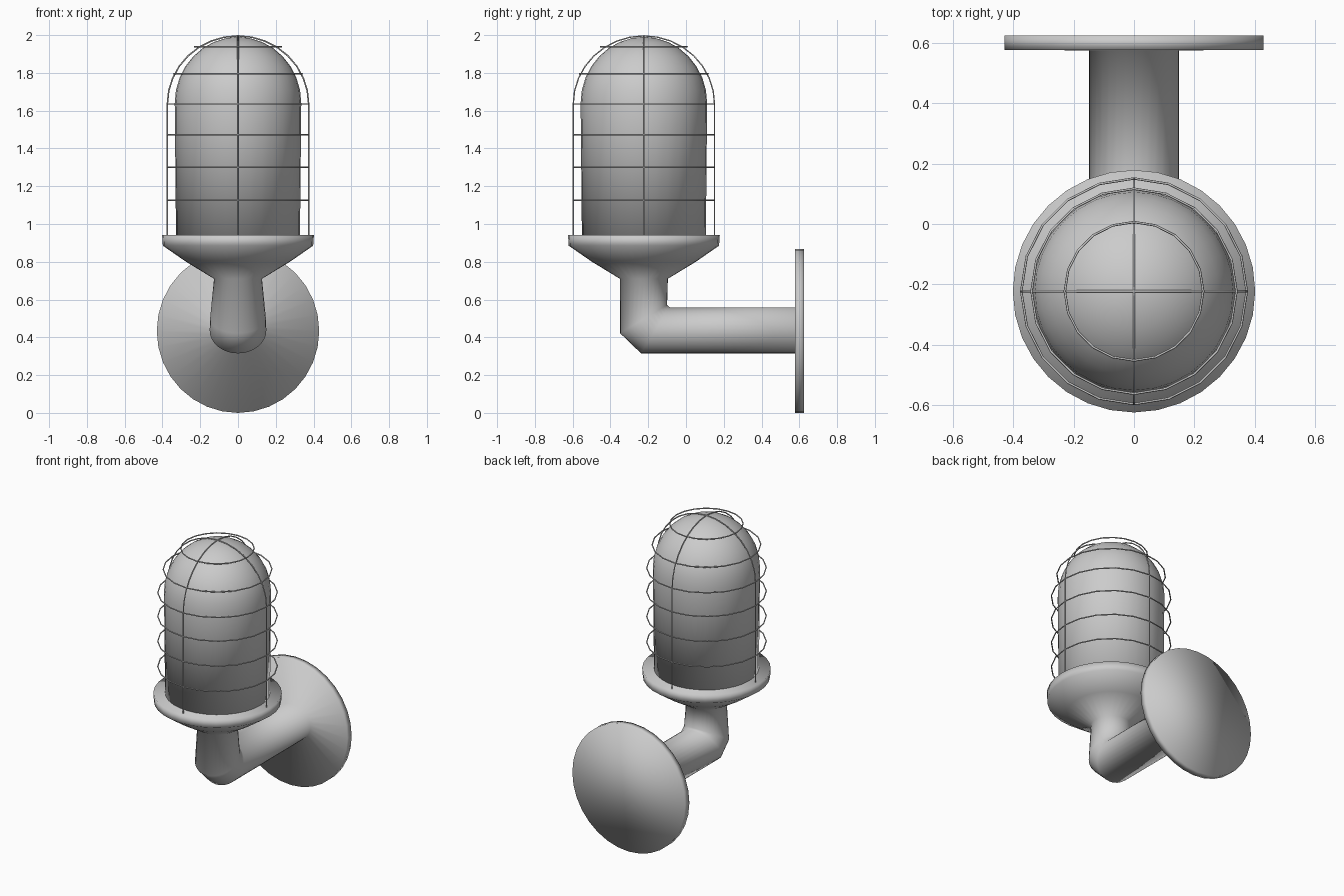
import bpy, bmesh
from math import sin, cos, pi, sqrt

if "Cube" in bpy.data.objects:
    bpy.data.objects.remove(bpy.data.objects["Cube"])

CY = -0.223       # y of the lamp axis
Z_RIM = 0.943     # top of the cup
Z_DOME = 1.635    # where the cage starts to curve in
R_CAGE = 0.374


def loft(name, sections, sides):
    """Skin ellipses given as (y, z) first end, (y, z) opposite end, half width in x."""
    bm = bmesh.new()
    rings = []
    for (ya, za), (yb, zb), w in sections:
        ring = []
        for i in range(sides):
            a = 2 * pi * i / sides
            t = (1 - cos(a)) / 2
            ring.append(bm.verts.new((w * sin(a), ya + (yb - ya) * t, za + (zb - za) * t)))
        rings.append(ring)
    for r0, r1 in zip(rings, rings[1:]):
        for i in range(sides):
            j = (i + 1) % sides
            bm.faces.new((r0[i], r0[j], r1[j], r1[i]))
    bm.faces.new(rings[0])
    bm.faces.new(rings[-1])
    bmesh.ops.recalc_face_normals(bm, faces=bm.faces)
    for f in bm.faces:
        f.smooth = True
    me = bpy.data.meshes.new(name)
    bm.to_mesh(me)
    bm.free()
    ob = bpy.data.objects.new(name, me)
    bpy.context.collection.objects.link(ob)
    return ob


def level(r, z):
    """Round horizontal section about the lamp axis."""
    return ((CY - r, z), (CY + r, z), r)


def upright(y, rz, rx, z=0.434):
    """Upright section across the arm."""
    return ((y, z - rz), (y, z + rz), rx)


def wire(name, points, closed=False, r=0.004):
    cu = bpy.data.curves.new(name, 'CURVE')
    cu.dimensions = '3D'
    cu.bevel_depth = r
    cu.bevel_resolution = 1
    cu.use_fill_caps = True
    sp = cu.splines.new('POLY')
    sp.points.add(len(points) - 1)
    for p, co in zip(sp.points, points):
        p.co = (*co, 1)
    sp.use_cyclic_u = closed
    bpy.context.collection.objects.link(bpy.data.objects.new(name, cu))


# Wall plate, bent arm and cup as one continuous skin
loft("wall_bracket", [
    upright(0.625, 0.434, 0.43),
    upright(0.577, 0.434, 0.43),
    upright(0.576, 0.122, 0.15, 0.437),
    ((-0.238, 0.315), (-0.088, 0.559), 0.15),
    ((-0.349, 0.422), (-0.100, 0.572), 0.148),
    level(0.127, 0.71),
    level(0.275, 0.80),
    level(0.398, 0.885),
    level(0.402, Z_RIM),
], 32)

# Domed glass
dome = [level(0.335 * cos(a), 1.64 + 0.35 * sin(a))
        for a in (i * pi / 2 / 8 for i in range(8))]
loft("glass_dome", [level(0.328, Z_RIM - 0.02)] + dome + [level(0.01, 1.99)], 32)

# Cage hoops
for k, z in enumerate((1.125, 1.30, 1.472, Z_DOME, 1.795, 1.938)):
    r = sqrt(R_CAGE ** 2 - max(0, z - Z_DOME) ** 2 * 0.95)
    wire(f"cage_hoop_{k + 1}",
         [(r * cos(2 * pi * i / 20), CY + r * sin(2 * pi * i / 20), z) for i in range(20)], True)

# Two crossing cage arches
profile = [(R_CAGE, Z_RIM - 0.01)]
profile += [(R_CAGE * cos(pi * i / 16), Z_DOME + 0.361 * sin(pi * i / 16)) for i in range(17)]
profile += [(-R_CAGE, Z_RIM - 0.01)]
wire("cage_arch_across", [(h, CY, z) for h, z in profile])
wire("cage_arch_along", [(0, CY + h, z) for h, z in profile])
